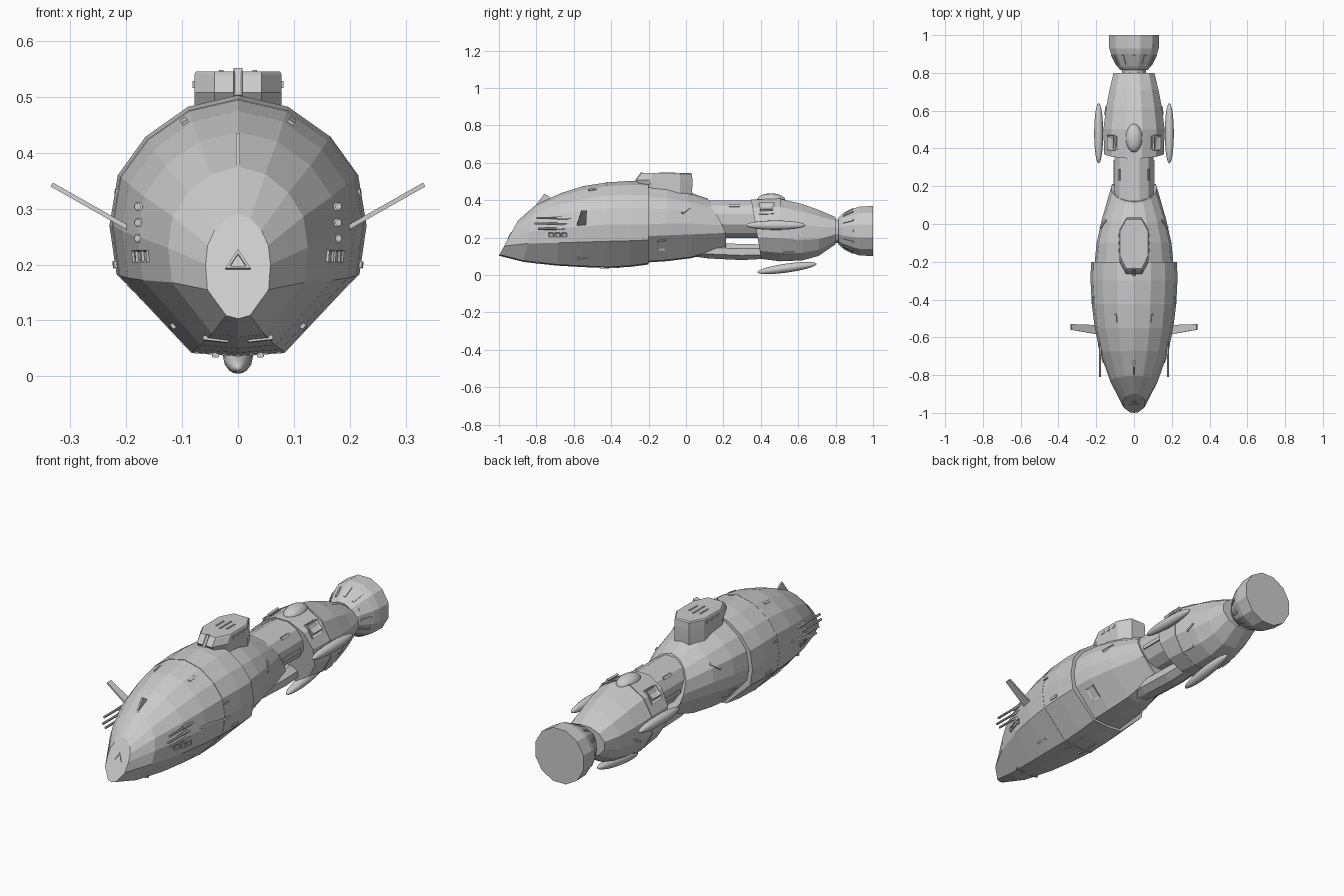
import bpy, bmesh, math
from mathutils import Vector, Matrix
from mathutils.bvhtree import BVHTree

if "Cube" in bpy.data.objects:
    bpy.data.objects.remove(bpy.data.objects["Cube"])

TREES = {}

def finish(bm, name):
    bmesh.ops.recalc_face_normals(bm, faces=bm.faces)
    me = bpy.data.meshes.new(name)
    TREES[name] = BVHTree.FromBMesh(bm)
    bm.to_mesh(me)
    bm.free()
    ob = bpy.data.objects.new(name, me)
    bpy.context.collection.objects.link(ob)
    return ob

def loft(name, rings):
    """Skin closed rings of equal point count and cap both ends."""
    bm = bmesh.new()
    vs = [[bm.verts.new(p) for p in r] for r in rings]
    n = len(vs[0])
    for a, b in zip(vs, vs[1:]):
        for i in range(n):
            bm.faces.new((a[i], a[(i + 1) % n], b[(i + 1) % n], b[i]))
    bm.faces.new(vs[0])
    bm.faces.new(vs[-1][::-1])
    return finish(bm, name)

def hull_ring(y, w, zt, zc, zch, zb, slant=0, zref=None, grow=0):
    """Faceted dome above, chined keel below."""
    h = zt - zc
    half = [(0, zt), (.39 * w, zc + .91 * h), (.72 * w, zc + .68 * h), (.935 * w, zc + .385 * h),
            (w, zc), (.945 * w, zch), (.37 * w, zb + .006), (0, zb)]
    pts = half + [(-x, z) for x, z in half[-2:0:-1]]
    zref = zb if zref is None else zref
    m = (zt + zb) / 2
    return [(x * (1 + grow), y + slant * max(0, z - zref), m + (z - m) * (1 + grow)) for x, z in pts]

def oval(y, w, zt, zb, n=12, slant=0):
    c, h = (zt + zb) / 2, (zt - zb) / 2
    return [(w * math.sin(a), y + slant * h * math.cos(a), c + h * math.cos(a))
            for a in [(i + .5) * 2 * math.pi / n for i in range(n)]]

def slab(name, corners, thick):
    """Thin plate from four corners and a thickness vector."""
    t = Vector(thick) / 2
    return loft(name, [[Vector(c) - t for c in corners], [Vector(c) + t for c in corners]])

def ellipsoid(name, loc, size, tilt=0):
    bm = bmesh.new()
    bmesh.ops.create_uvsphere(bm, u_segments=16, v_segments=10, radius=1,
                              matrix=Matrix.Translation(loc) @ Matrix.Rotation(tilt, 4, 'X')
                              @ Matrix.Diagonal((*size, 1)) @ Matrix.Rotation(math.pi / 2, 4, 'X'))
    ob = finish(bm, name)
    for p in ob.data.polygons:
        p.use_smooth = True
    return ob

def greeble(name, target, origin, direction, size, spin=0, frame=False):
    """Small plate (or recessed frame) laid on the target's surface."""
    loc, nor, _, _ = TREES[target].ray_cast(Vector(origin), Vector(direction).normalized())
    if loc is None:
        return
    t = Vector((0, 1, 0)) - nor * nor.y
    if t.length < .1:
        t = Vector((1, 0, 0)) - nor * nor.x
    t.normalize()
    m = Matrix((t, nor.cross(t), nor)).transposed().to_4x4()
    m = Matrix.Translation(loc) @ m @ Matrix.Rotation(spin, 4, 'Z') @ Matrix.Diagonal((*size, 1))
    bm = bmesh.new()
    bmesh.ops.create_cube(bm, size=1)
    if frame:
        top = [f for f in bm.faces if f.normal.z > .9] or [max(bm.faces, key=lambda f: f.calc_center_median().z)]
        bmesh.ops.inset_region(bm, faces=top, thickness=.2)
        bmesh.ops.translate(bm, verts=top[0].verts, vec=(0, 0, -.4))
    bm.transform(m)
    finish(bm, name)

# Main hull: forward shell and slimmer aft shell
loft("forward_hull", [
    hull_ring(-1, .058, .29, .2, .155, .103, .54),
    hull_ring(-.87, .125, .375, .23, .168, .07, .22),
    hull_ring(-.69, .18, .437, .25, .172, .05, .05),
    hull_ring(-.55, .208, .475, .26, .176, .042),
    hull_ring(-.42, .224, .495, .27, .18, .037),
    hull_ring(-.3, .23, .503, .27, .183, .043),
    hull_ring(-.2, .228, .498, .27, .187, .056)])
loft("aft_hull", [
    hull_ring(-.22, .21, .486, .27, .207, .066),
    hull_ring(-.1, .198, .474, .275, .212, .074),
    hull_ring(.03, .17, .447, .275, .217, .09, -.1, .23),
    hull_ring(.21, .122, .408, .265, .225, .143, -.54, .23)])
loft("hull_seam", [hull_ring(y, .224, .495, .27, .18, .037, grow=.006) for y in (-.424, -.416)])
loft("aft_rim", [
    hull_ring(.19, .127, .414, .265, .225, .139, -.54, .23),
    hull_ring(.213, .122, .41, .265, .225, .142, -.54, .23)])

# Neck and lower conduit joining hull to drive section
loft("neck", [oval(y, .108, .402, .195) for y in (.05, .45)])
loft("lower_conduit", [oval(-.02, .05, .165, .105, 8), oval(.12, .062, .172, .085, 8),
                       oval(.3, .062, .17, .076, 8), oval(.45, .055, .165, .085, 8)])

# Drive section
loft("drive_body", [
    oval(.375, .163, .408, .08, 12, -.17), oval(.5, .168, .414, .068, 12),
    oval(.62, .152, .385, .072, 12), oval(.71, .134, .352, .098, 12), oval(.8, .112, .312, .162, 12)])
loft("drive_seam", [oval(y, .17, .417, .066) for y in (.496, .504)])
loft("engine_neck", [oval(y, .065, .3, .17) for y in (.77, .84)])
loft("engine_bell", [oval(y, r, .235 + r, .235 - r) for y, r in
                     ((.815, .075), (.835, .092), (.9, .126), (.93, .136), (1, .138))])
for i in range(12):
    a = i * math.pi / 6
    d = Vector((math.sin(a), 0, math.cos(a)))
    greeble("bell_slot", "engine_bell", Vector((0, .868, .235)) + d, -d, (.06, .012, .008))

# Drive section pods and dome
for s in (1, -1):
    ellipsoid("side_pod", (s * .187, .48, .266), (.024, .16, .025))
ellipsoid("belly_pod", (0, .54, .037), (.027, .16, .024), math.radians(8))
ellipsoid("top_dome", (0, .455, .4), (.045, .076, .036))

# Bridge turret on the spine
def turret_ring(z, front, back, k=1):
    half = [(.04, back), (.078 * k, back - .065), (.078 * k, front + .07), (.042, front)]
    return [(x, y, z) for x, y in half] + [(-x, y, z) for x, y in half[::-1]]
loft("bridge_turret", [turret_ring(.43, -.24, .032), turret_ring(.485, -.25, .034),
                       turret_ring(.508, -.266, .034), turret_ring(.54, -.242, .032),
                       turret_ring(.545, -.235, .025, .96)])
for x in (-.03, 0, .03):
    greeble("turret_rib", "bridge_turret", (x, -.1, 1), (0, 0, -1), (.09 if x == 0 else .06, .008, .006))
greeble("turret_window", "bridge_turret", (0, -1, .525), (0, 1, 0), (.06, .016, .008), 0, True)
for s in (1, -1):
    for y in (-.14, -.1, -.06):
        greeble("turret_port", "bridge_turret", (s, y, .522), (-s, 0, 0), (.022, .012, .006))

# Fins
for s in (1, -1):
    slab("side_fin", [(s * .19, -.585, .262), (s * .333, -.56, .343),
                      (s * .333, -.53, .343), (s * .19, -.535, .262)], (-s * .004, 0, .007))
slab("top_fin", [(0, -.83, .335), (0, -.757, .435), (0, -.733, .42), (0, -.71, .4)], (.008, 0, 0))

# Gun barrels on each cheek
for s in (1, -1):
    for z, y0 in ((.247, -.79), (.275, -.81), (.304, -.8)):
        loft("gun_barrel", [[(x + s * .18, y, zz) for x, y, zz in oval(y, .006, z + .006, z - .006, 8)]
                            for y in (y0, -.6)])
        loft("gun_sleeve", [[(x + s * .178, y, zz) for x, y, zz in oval(y, .0085, z + .0085, z - .0085, 6)]
                            for y in (-.69, -.6)])

# Surface details, mirrored left and right
SIDE = [("forward_hull", -.72, .215, .028, .022, 0, 1), ("forward_hull", -.685, .215, .028, .022, 0, 1),
        ("forward_hull", -.65, .215, .028, .022, 0, 1), ("forward_hull", -.4, .33, .03, .008, 0, 0),
        ("forward_hull", -.34, .2, .05, .012, 0, 0), ("forward_hull", -.55, .09, .06, .01, 0, 0),
        ("aft_hull", -.13, .16, .05, .07, 0, 1), ("aft_hull", -.1, .46, .2, .01, 0, 0),
        ("aft_hull", 0, .345, .06, .01, .8, 0), ("neck", .26, .37, .06, .015, 0, 0),
        ("neck", .27, .28, .14, .02, 0, 0), ("drive_body", .43, .355, .08, .07, 0, 1),
        ("drive_body", .6, .2, .05, .01, .5, 0), ("drive_body", .55, .12, .06, .012, 0, 0)]
for s in (1, -1):
    for tgt, y, z, l, w, sp, fr in SIDE:
        greeble("surface_panel", tgt, (s, y, z), (-s, 0, 0), (l, w, .01), s * sp, bool(fr))
    greeble("roof_slot", "forward_hull", (s * .095, -.5, 1), (0, 0, -1), (.045, .012, .01))
    greeble("roof_panel", "drive_body", (s * .115, .43, 1), (0, 0, -1), (.07, .06, .01), 0, True)
    greeble("chin_slot", "forward_hull", (s * .04, -.8, -1), (0, 0, 1), (.012, .045, .008))
    greeble("keel_rail", "forward_hull", (s * .04, -.4, -1), (0, 0, 1), (.12, .012, .008))

# Triangular port set in the nose face
def nose_tri(r, out):
    n = Vector((0, -.88, .475))
    up = Vector((0, .475, .88))
    return [Vector((0, -.946, .203)) + n * out + Vector((1, 0, 0)) * r * math.sin(a) + up * r * math.cos(a)
            for a in (0, 2.0944, 4.1888)]
loft("nose_port", [nose_tri(.026, -.01), nose_tri(.026, .004), nose_tri(.017, .004), nose_tri(.017, -.002)])
